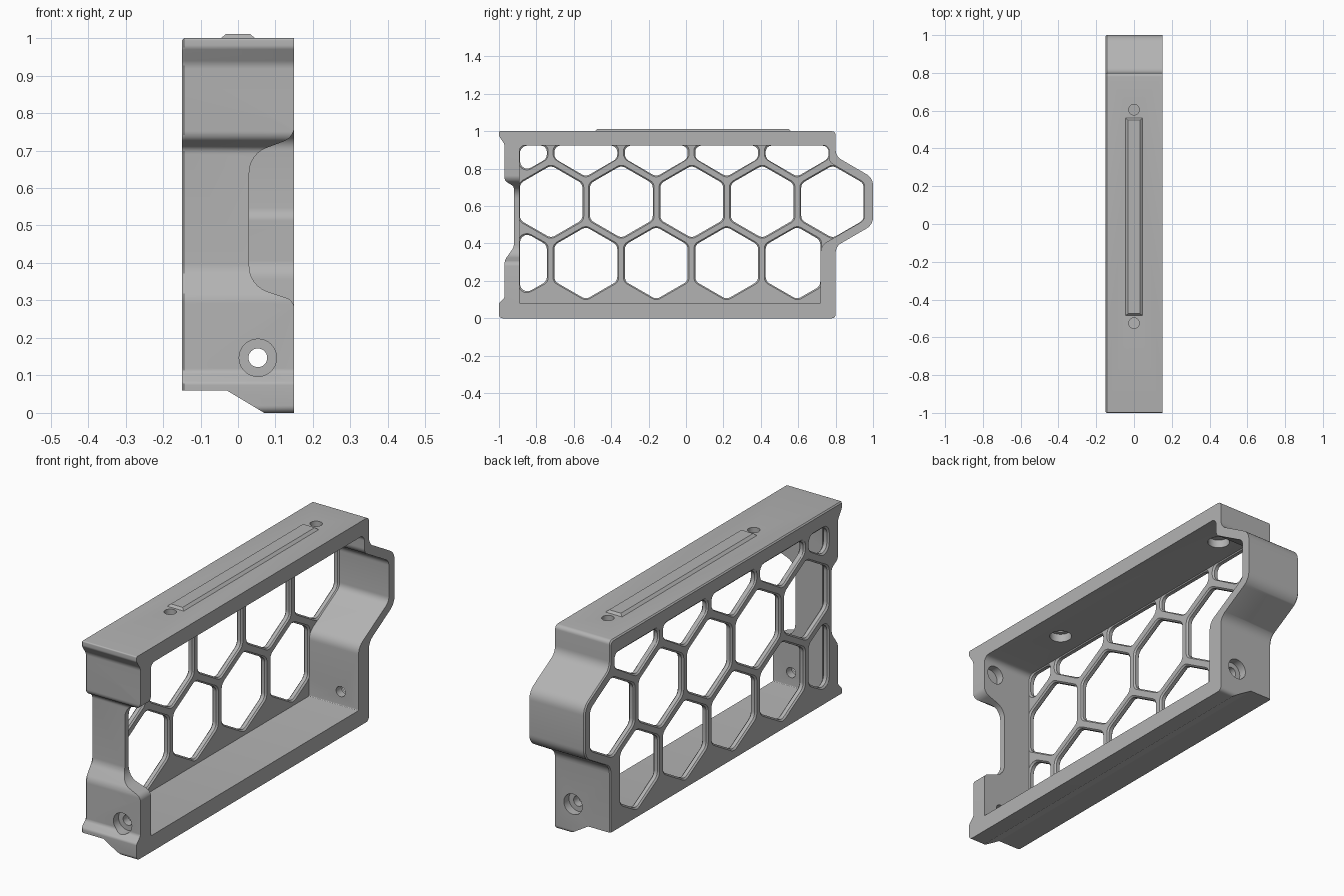
import bpy, bmesh, math
from mathutils import Vector

if "Cube" in bpy.data.objects:
    bpy.data.objects.remove(bpy.data.objects["Cube"])

grey = bpy.data.materials.new("plain grey")
grey.diffuse_color = (0.45, 0.45, 0.45, 1)
grey.use_nodes = True
grey.node_tree.nodes["Principled BSDF"].inputs["Base Color"].default_value = grey.diffuse_color


def rounded(points, steps=6):
    """Fillet every (u, v, radius) corner of a closed polygon."""
    out, n = [], len(points)
    for i, (u, v, r) in enumerate(points):
        p = Vector((u, v))
        a = Vector(points[i - 1][:2]) - p
        b = Vector(points[(i + 1) % n][:2]) - p
        if r <= 0:
            out.append((u, v))
            continue
        half = a.angle(b) / 2
        t = min(r / math.tan(half), 0.47 * min(a.length, b.length))
        r = t * math.tan(half)
        a.normalize()
        b.normalize()
        c = p + (a + b).normalized() * (r / math.sin(half))
        s, e = p + a * t - c, p + b * t - c
        turn = math.atan2(s.x * e.y - s.y * e.x, s.dot(e))
        for k in range(steps + 1):
            w = turn * k / steps
            out.append((c.x + s.x * math.cos(w) - s.y * math.sin(w),
                        c.y + s.x * math.sin(w) + s.y * math.cos(w)))
    return out


def loft(name, axis, sections):
    """Solid through sections (position along axis, 2D outline)."""
    place = {"x": lambda s, u, v: (s, u, v),
             "y": lambda s, u, v: (u, s, v),
             "z": lambda s, u, v: (u, v, s)}[axis]
    bm = bmesh.new()
    rings = [[bm.verts.new(place(s, u, v)) for u, v in pts] for s, pts in sections]
    for lo, hi in zip(rings, rings[1:]):
        for i in range(len(lo)):
            bm.faces.new((lo[i - 1], lo[i], hi[i], hi[i - 1]))
    bm.faces.new(rings[0])
    bm.faces.new(rings[-1])
    bmesh.ops.recalc_face_normals(bm, faces=bm.faces)
    mesh = bpy.data.meshes.new(name)
    bm.to_mesh(mesh)
    bm.free()
    mesh.materials.append(grey)
    ob = bpy.data.objects.new(name, mesh)
    bpy.context.collection.objects.link(ob)
    return ob


def cut(target, cutter):
    mod = target.modifiers.new("cut", "BOOLEAN")
    mod.operation, mod.solver, mod.object = "DIFFERENCE", "EXACT", cutter
    bpy.context.view_layer.objects.active = target
    bpy.ops.object.modifier_apply(modifier=mod.name)
    bpy.data.objects.remove(cutter)


def circle(u, v, r, n=32):
    return [(u + r * math.cos(2 * math.pi * i / n),
             v + r * math.sin(2 * math.pi * i / n)) for i in range(n)]


def grown(pts, d):
    """Enlarge an outline by d on every side of its bounding box."""
    us, vs = [p[0] for p in pts], [p[1] for p in pts]
    cu, cv = (max(us) + min(us)) / 2, (max(vs) + min(vs)) / 2
    fu = 1 + 2 * d / (max(us) - min(us))
    fv = 1 + 2 * d / (max(vs) - min(vs))
    return [(cu + (u - cu) * fu, cv + (v - cv) * fv) for u, v in pts]


def clip(poly, nu, nv, lim):
    """Keep the part of a convex polygon where nu*u + nv*v <= lim."""
    out = []
    for i, b in enumerate(poly):
        a = poly[i - 1]
        da, db = nu * a[0] + nv * a[1] - lim, nu * b[0] + nv * b[1] - lim
        if da * db < 0:
            t = da / (da - db)
            out.append((a[0] + (b[0] - a[0]) * t, a[1] + (b[1] - a[1]) * t))
        if db <= 0:
            out.append(b)
    return out


# Outer body from its side outline, with a softened edge on the panel side
outer = rounded([(-1, 0, .02), (.8, 0, .02), (.8, .384, .06), (1, .5, .07), (1, .75, .07),
                 (.8, .866, .06), (.8, 1, .02), (-1, 1, .006), (-1, .975, .02),
                 (-.97, .93, .04), (-.97, .735, .03), (-.92, .705, .025), (-.92, .38, .06),
                 (-.97, .31, .06), (-.97, .11, .02), (-1, .08, .015)])
frame = loft("honeycomb_frame", "x",
             [(-.15, grown(outer, -.006)), (-.144, outer), (.15, outer)])

# Open interior, leaving a thin panel on the -x side
inner = rounded([(-.89, .08, .004), (.72, .08, .004), (.72, .389, .06), (.955, .525, .04),
                 (.955, .725, .04), (.765, .835, .04), (.765, .925, .03), (-.89, .925, .03)])
cut(frame, loft("interior_cutter", "x", [(-.118, inner), (.2, inner)]))

# Relieved underside with a slope
under = [(-.2, -.1), (-.2, .06), (-.03, .06), (.1033, -.02), (.1033, -.1)]
cut(frame, loft("underside_cutter", "y", [(-1.1, under), (1.1, under)]))

# Side notch in the front wall
notch = rounded([(.03, .34, .07), (.1505, .30, .045), (.1505, .25, 0), (.2, .25, 0), (.2, .8, 0),
                 (.1505, .8, 0), (.1505, .735, .045), (.03, .69, .07)])
cut(frame, loft("notch_cutter", "y", [(-1.1, notch), (-.8, notch)]))

# Honeycomb openings: three staggered rows trimmed to the interior
PITCH, APOTHEM = .3765, .168
for z, y0, count, right in ((.295, -.912, 5, .718), (.623, -.722, 5, .95), (.951, -.912, 5, .763)):
    for k in range(count):
        y = y0 + k * PITCH
        R = APOTHEM / math.cos(math.pi / 6)
        hexa = [(y + R * math.sin(math.pi * i / 3), z - R * math.cos(math.pi * i / 3))
                for i in range(6)]
        for plane in ((-1, 0, .888), (1, 0, right), (0, 1, .923)):
            hexa = clip(hexa, *plane)
        pts = rounded([(u, v, .04) for u, v in hexa], 5)
        wide = grown(pts, .008)
        cut(frame, loft("hex_cutter", "x", [(-.16, wide), (-.15, wide), (-.143, pts),
                                            (-.125, pts), (-.1175, wide)]))


# Counterbored screw holes in both end walls and the top
def screw_hole(axis, u, v, start, mid, end, r=.025, big=.05):
    cut(frame, loft("hole_cutter", axis, [(start, circle(u, v, big)), (mid, circle(u, v, big)),
                                          (mid, circle(u, v, r)), (end, circle(u, v, r))]))


screw_hole("y", .053, .147, -1.05, -.93, -.85)
screw_hole("y", .053, .147, .85, .76, .68)
for y in (-.525, .605):
    screw_hole("z", 0, y, .90, .965, 1.05, r=.028)

# Blind pocket inside the front wall
pocket = circle(.085, .85, .045)
cut(frame, loft("pocket_cutter", "y", [(-.93, pocket), (-.85, pocket)]))

# Raised rail on top
rail = loft("top_rail", "z", [(.99, [(-.045, -.485), (.045, -.485), (.045, .56), (-.045, .56)]),
                              (1.0, [(-.045, -.485), (.045, -.485), (.045, .56), (-.045, .56)]),
                              (1.011, [(-.032, -.475), (.032, -.475), (.032, .55), (-.032, .55)])])

for ob in (frame, rail):
    bpy.ops.object.select_all(action="DESELECT")
    ob.select_set(True)
    bpy.context.view_layer.objects.active = ob
    bpy.ops.object.shade_smooth_by_angle(angle=math.radians(30))
